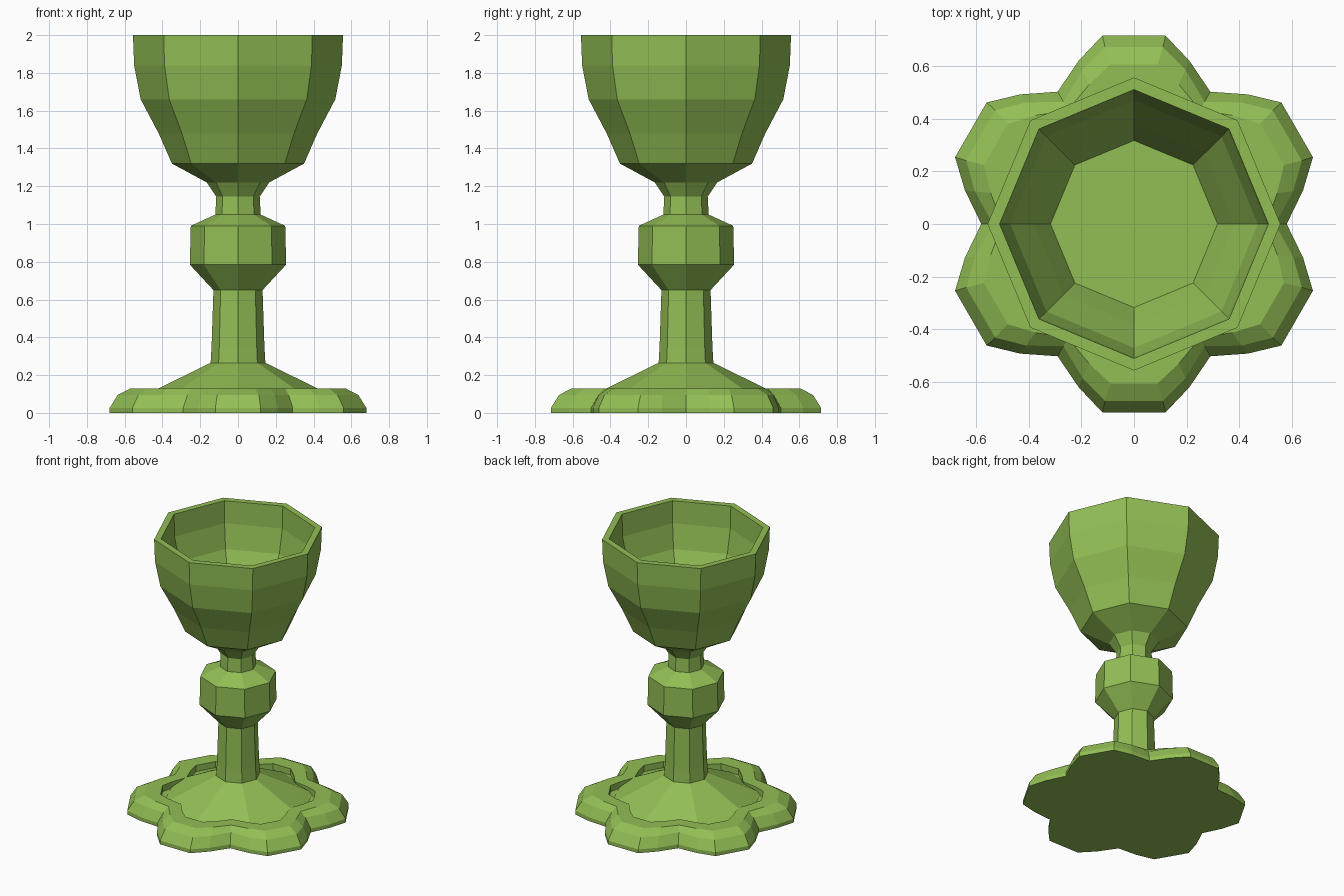
import bpy, bmesh
from math import sin, cos, pi, radians

if "Cube" in bpy.data.objects:
    bpy.data.objects.remove(bpy.data.objects["Cube"])

green = bpy.data.materials.new("green")
green.diffuse_color = (0.29, 0.52, 0.09, 1)
green.use_nodes = True
green.node_tree.nodes["Principled BSDF"].inputs["Base Color"].default_value = green.diffuse_color


def loft(name, rings):
    """Skin a list of equal-length point rings and cap both ends."""
    bm = bmesh.new()
    loops = [[bm.verts.new(p) for p in ring] for ring in rings]
    n = len(loops[0])
    for a, b in zip(loops, loops[1:]):
        for i in range(n):
            j = (i + 1) % n
            bm.faces.new((a[i], a[j], b[j], b[i]))
    bm.faces.new(loops[0][::-1])
    bm.faces.new(loops[-1])
    bmesh.ops.recalc_face_normals(bm, faces=bm.faces)
    mesh = bpy.data.meshes.new(name)
    bm.to_mesh(mesh)
    bm.free()
    mesh.materials.append(green)
    obj = bpy.data.objects.new(name, mesh)
    bpy.context.collection.objects.link(obj)
    return obj


def octagon(r, z):
    return [(r * cos(i * pi / 4), r * sin(i * pi / 4), z) for i in range(8)]


def flower(tip, side, valley, z):
    """Six-lobed outline; the lobe facing +y is given by its right half."""
    lobe = [valley, side, tip, (-tip[0], tip[1]), (-side[0], side[1])]
    ring = []
    for k in range(6):
        c, s = cos(radians(60 * k)), sin(radians(60 * k))
        ring += [(x * c - y * s, x * s + y * c, z) for x, y in lobe]
    return ring


# Cup: outside wall, rim, then inside wall down to the flat floor
cup = [(0.165, 1.22), (0.35, 1.32), (0.42, 1.48), (0.515, 1.66), (0.55, 1.84),
       (0.556, 2.0), (0.51, 2.0), (0.505, 1.84), (0.47, 1.67), (0.38, 1.5),
       (0.317, 1.37)]
loft("cup", [octagon(r, z) for r, z in cup])

# Stem: spreading foot, shaft, knob and neck
stem = [(0.50, 0.09), (0.42, 0.13), (0.145, 0.265), (0.14, 0.35), (0.13, 0.65),
        (0.255, 0.785), (0.25, 0.99), (0.12, 1.05), (0.115, 1.145), (0.165, 1.22)]
loft("stem", [octagon(r, z) for r, z in stem])

# Base: lobed plate with a bevelled edge and a shallow recess around the foot
outer = ((0.12, 0.715), (0.21, 0.62), (0.29, 0.502))
middle = ((0.11, 0.672), (0.195, 0.585), (0.268, 0.464))
top = ((0.09, 0.605), (0.17, 0.53), (0.25, 0.433))
inner = ((0.07, 0.50), (0.135, 0.44), (0.205, 0.355))
base = [(outer, 0), (outer, 0.027), (middle, 0.095), (top, 0.13),
        (inner, 0.13), (inner, 0.085)]
loft("base", [flower(*shape, z) for shape, z in base])
